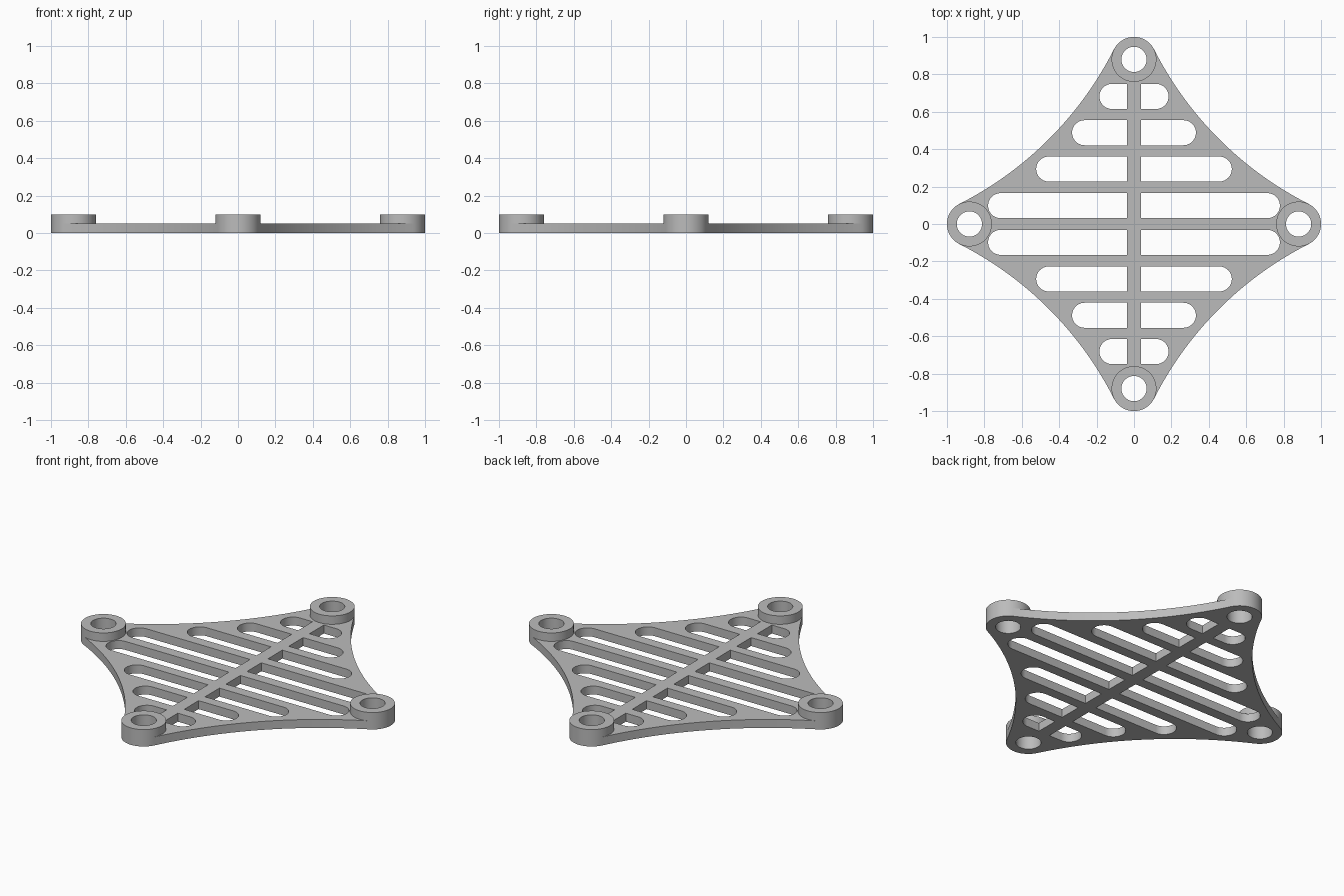
import bpy, bmesh
from math import sin, cos, pi, atan2, hypot

cube = bpy.data.objects.get("Cube")
if cube:
    bpy.data.objects.remove(cube, do_unlink=True)

PLATE, HEIGHT = 0.05, 0.10           # plate thickness, boss top
REACH, BOSS_R, HOLE_R = 0.88, 0.12, 0.0675
SLOT_R, SPINE = 0.067, 0.037
SLOTS = [(0.098, 0.78), (0.294, 0.523), (0.488, 0.331), (0.682, 0.185)]

grey = bpy.data.materials.new("light grey")
grey.use_nodes = True
colour = (0.5, 0.5, 0.5, 1)
grey.diffuse_color = colour
grey.node_tree.nodes["Principled BSDF"].inputs["Base Color"].default_value = colour


def arc(cx, cy, r, a0, a1, n):
    steps = [a0 + (a1 - a0) * i / n for i in range(n + 1)]
    return [(cx + r * cos(a), cy + r * sin(a)) for a in steps]


def circle(cx, cy, r, n=64):
    return arc(cx, cy, r, 0, 2 * pi, n)[:-1]


def solid(name, loops, z0, z1):
    """Extrude an outline with holes between two heights."""
    curve = bpy.data.curves.new(name, 'CURVE')
    curve.dimensions = '2D'
    curve.fill_mode = 'BOTH'
    curve.extrude = (z1 - z0) / 2
    for loop in loops:
        spline = curve.splines.new('POLY')
        spline.points.add(len(loop) - 1)
        for point, (x, y) in zip(spline.points, loop):
            point.co = (x, y, 0, 1)
        spline.use_cyclic_u = True
    obj = bpy.data.objects.new(name, curve)
    bpy.context.collection.objects.link(obj)
    obj.location.z = (z0 + z1) / 2
    bpy.ops.object.select_all(action='DESELECT')
    obj.select_set(True)
    bpy.context.view_layer.objects.active = obj
    bpy.ops.object.convert(target='MESH')
    obj = bpy.context.object
    # Weld caps to walls
    bm = bmesh.new()
    bm.from_mesh(obj.data)
    bmesh.ops.remove_doubles(bm, verts=bm.verts, dist=0.0001)
    bmesh.ops.recalc_face_normals(bm, faces=bm.faces)
    bm.to_mesh(obj.data)
    bm.free()
    obj.data.materials.clear()
    obj.data.materials.append(grey)
    bpy.ops.object.shade_smooth_by_angle(angle=pi / 6)
    return obj


# Outline: round corners joined by tangent concave sides
C = 1.78
tangent = atan2(C, C - REACH)
side_r = hypot(C, C - REACH) - BOSS_R
quarter = arc(REACH, 0, BOSS_R, -tangent, tangent, 24)
quarter += arc(C, C, side_r, pi + tangent, pi * 1.5 - tangent, 32)[1:-1]
outline = []
for k in range(4):
    c, s = cos(k * pi / 2), sin(k * pi / 2)
    outline += [(c * x - s * y, s * x + c * y) for x, y in quarter]

# Slots, mirrored about both axes
holes = []
for y, end in SLOTS:
    half = [(SPINE, y - SLOT_R)]
    half += arc(end - SLOT_R, y, SLOT_R, -pi / 2, pi / 2, 20)
    half += [(SPINE, y + SLOT_R)]
    for sx in (1, -1):
        for sy in (1, -1):
            holes.append([(sx * px, sy * py) for px, py in half])

# Corner bosses with through holes
corners = {"right_boss": (-REACH, 0), "left_boss": (REACH, 0),
           "front_boss": (0, -REACH), "back_boss": (0, REACH)}
for name, (x, y) in corners.items():
    hole = circle(x, y, HOLE_R)
    holes.append(hole)
    solid(name, [circle(x, y, BOSS_R), hole], PLATE, HEIGHT)

solid("slotted_plate", [outline] + holes, 0, PLATE)
